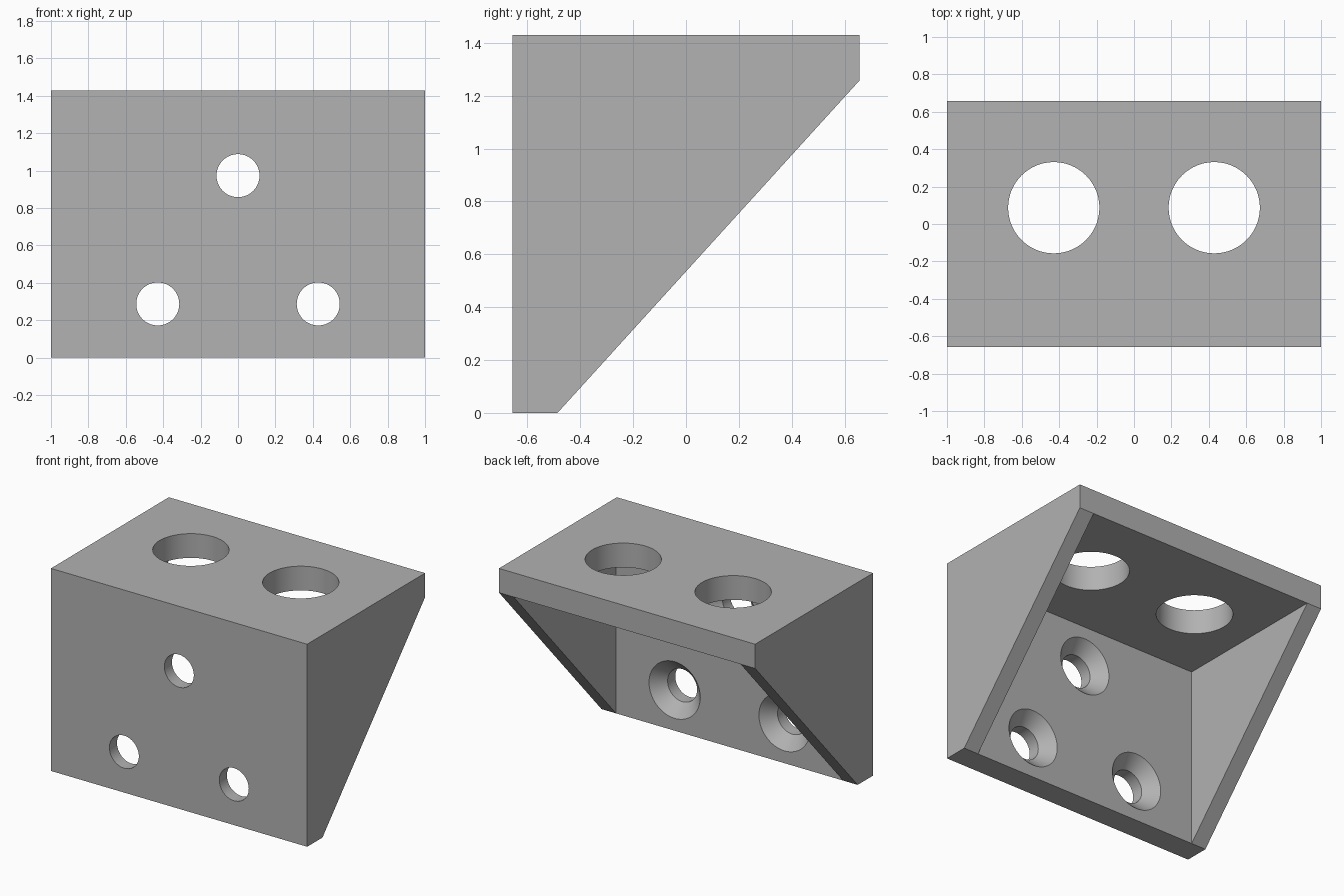
import bpy, bmesh, math
from mathutils import Matrix

cube = bpy.data.objects.get("Cube")
if cube:
    bpy.data.objects.remove(cube, do_unlink=True)

# Main dimensions
W, D, H = 1.0, 0.657, 1.429      # half width, half depth, height
PLATE, WALL = 0.171, 0.114       # plate and side wall thickness
INNER_Y, INNER_Z = -D + PLATE, H - PLATE
HOLE_R, SINK_R, SINK_DEPTH = 0.115, 0.2, 0.086
PORT_R, PORT_X, PORT_Y = 0.244, 0.429, 0.087
SCREWS = [(-0.429, 0.287), (0.429, 0.287), (0, 0.973)]

grey = bpy.data.materials.new("grey")
grey.use_nodes = True
colour = (0.445, 0.445, 0.445, 1)
grey.diffuse_color = colour
grey.node_tree.nodes["Principled BSDF"].inputs["Base Color"].default_value = colour


def add_object(name, bm):
    bmesh.ops.recalc_face_normals(bm, faces=bm.faces)
    mesh = bpy.data.meshes.new(name)
    bm.to_mesh(mesh)
    bm.free()
    mesh.materials.append(grey)
    obj = bpy.data.objects.new(name, mesh)
    bpy.context.collection.objects.link(obj)
    return obj


def make_bracket():
    """Front plate and top plate joined by a sloping wall at each side."""
    bm = bmesh.new()
    section = {"front_low": (-D, 0), "toe": (INNER_Y, 0), "lip": (D, INNER_Z),
               "back_top": (D, H), "front_top": (-D, H), "corner": (INNER_Y, INNER_Z)}
    outline = ["front_low", "toe", "lip", "back_top", "front_top"]
    hollow = ["front_low", "toe", "corner", "lip", "back_top", "front_top"]
    stations = [-W, -W + WALL, W - WALL, W]
    rings = []
    for i, x in enumerate(stations):
        names = hollow if i in (1, 2) else outline
        rings.append({n: bm.verts.new((x, *section[n])) for n in names})
    # Skin between neighbouring sections, hollow in the middle
    for i in range(3):
        names = hollow if i == 1 else outline
        for a, b in zip(names, names[1:] + names[:1]):
            bm.faces.new([rings[i][a], rings[i][b], rings[i + 1][b], rings[i + 1][a]])
    # Outer sides and inner wall faces
    for i in (0, 3):
        bm.faces.new([rings[i][n] for n in outline])
    for i in (1, 2):
        bm.faces.new([rings[i][n] for n in ("toe", "corner", "lip")])
    bmesh.ops.recalc_face_normals(bm, faces=bm.faces)
    bmesh.ops.dissolve_limit(bm, angle_limit=math.radians(1),
                             verts=bm.verts, edges=bm.edges)
    return add_object("bracket", bm)


def make_cutter(name, profile, matrix, sides=64):
    """Solid of revolution from (radius, height) pairs."""
    bm = bmesh.new()
    rings = [[bm.verts.new((r * math.cos(k * math.tau / sides),
                            r * math.sin(k * math.tau / sides), h))
              for k in range(sides)] for r, h in profile]
    for low, high in zip(rings, rings[1:]):
        for k in range(sides):
            n = (k + 1) % sides
            bm.faces.new([low[k], low[n], high[n], high[k]])
    bm.faces.new(rings[0])
    bm.faces.new(rings[-1])
    bmesh.ops.transform(bm, matrix=matrix, verts=bm.verts)
    obj = add_object(name, bm)
    obj.hide_render = True
    return obj


bracket = make_bracket()
cutters = []

# Countersunk screw holes, wide end on the inside of the front plate
screw = [(HOLE_R, -0.1), (HOLE_R, PLATE - SINK_DEPTH), (SINK_R, PLATE), (SINK_R, PLATE + 0.05)]
for x, z in SCREWS:
    place = Matrix.Translation((x, -D, z)) @ Matrix.Rotation(-math.pi / 2, 4, 'X')
    cutters.append(make_cutter("screw_hole_cutter", screw, place))

# Large round openings in the top plate
for side in (-1, 1):
    place = Matrix.Translation((side * PORT_X, PORT_Y, INNER_Z))
    cutters.append(make_cutter("top_hole_cutter", [(PORT_R, -0.05), (PORT_R, PLATE + 0.1)], place))

bpy.context.view_layer.objects.active = bracket
for cutter in cutters:
    mod = bracket.modifiers.new("hole", 'BOOLEAN')
    mod.operation = 'DIFFERENCE'
    mod.solver = 'EXACT'
    mod.object = cutter
    bpy.ops.object.modifier_apply(modifier=mod.name)
for cutter in cutters:
    bpy.data.objects.remove(cutter, do_unlink=True)

bpy.ops.object.select_all(action='DESELECT')
bracket.select_set(True)
bpy.context.view_layer.objects.active = bracket
bpy.ops.object.shade_smooth_by_angle(angle=math.radians(30))
